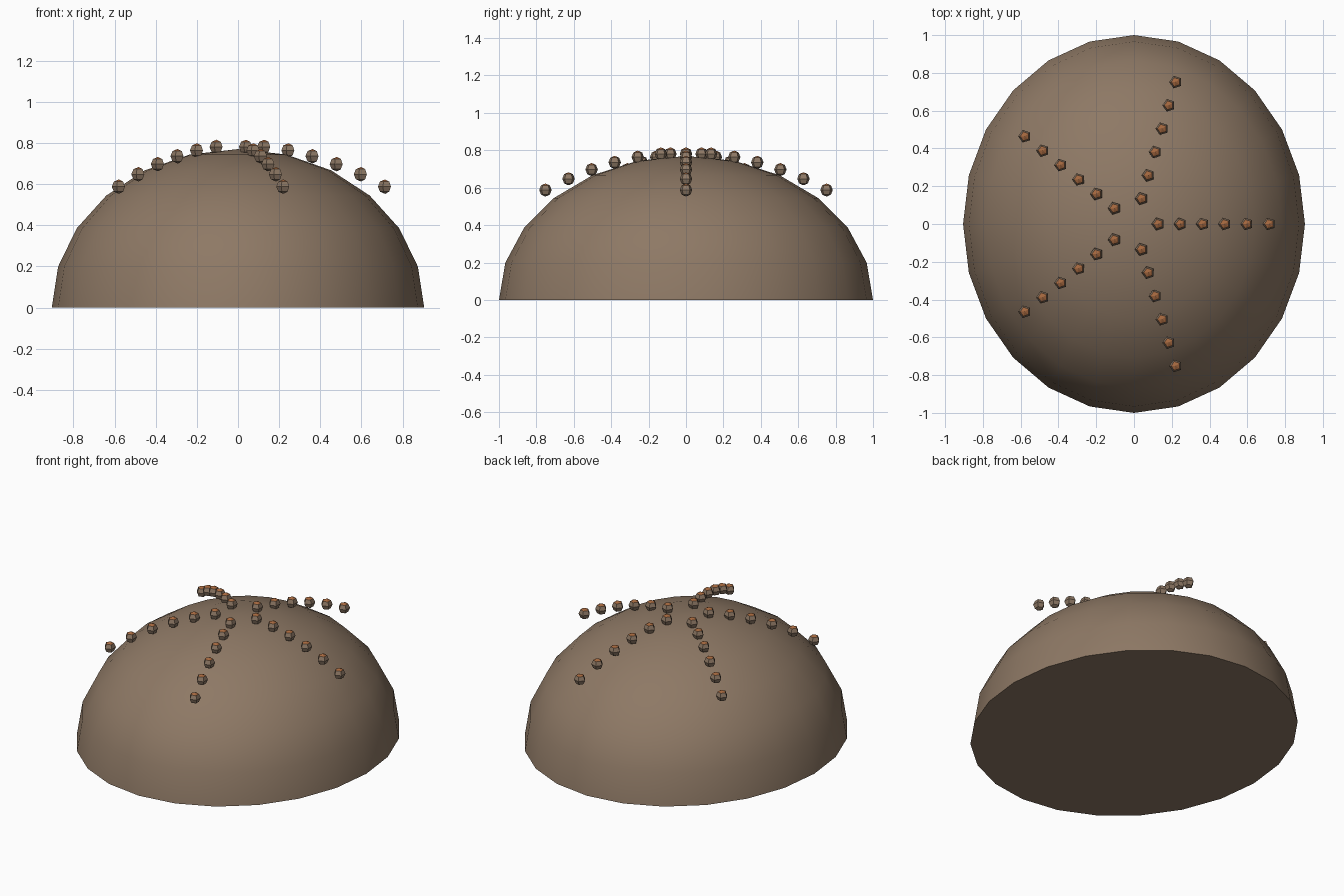
import bpy, bmesh, math
from mathutils import Matrix

cube = bpy.data.objects.get("Cube")
if cube:
    bpy.data.objects.remove(cube, do_unlink=True)

RX, RY, HEIGHT = 0.905, 1.0, 0.77


def material(name, color):
    mat = bpy.data.materials.new(name)
    mat.use_nodes = True
    mat.diffuse_color = (*color, 1)
    mat.node_tree.nodes["Principled BSDF"].inputs["Base Color"].default_value = (*color, 1)
    return mat


def add_object(name, bm, mats):
    mesh = bpy.data.meshes.new(name)
    bm.to_mesh(mesh)
    bm.free()
    for mat in mats:
        mesh.materials.append(mat)
    obj = bpy.data.objects.new(name, mesh)
    bpy.context.collection.objects.link(obj)
    return obj


brown = material("shell brown", (0.27, 0.19, 0.13))
orange = material("bead orange", (0.38, 0.14, 0.05))

# Domed shell: upper half of a stretched sphere, closed with a flat base
bm = bmesh.new()
bmesh.ops.create_uvsphere(bm, u_segments=24, v_segments=12, radius=1)
bmesh.ops.bisect_plane(bm, geom=bm.verts[:] + bm.edges[:] + bm.faces[:],
                       plane_co=(0, 0, 0), plane_no=(0, 0, 1), clear_inner=True)
bmesh.ops.holes_fill(bm, edges=[e for e in bm.edges if e.is_boundary], sides=0)
bmesh.ops.scale(bm, vec=(RX, RY, HEIGHT), verts=bm.verts)
bmesh.ops.recalc_face_normals(bm, faces=bm.faces[:])
shell = add_object("shell", bm, [brown])
bpy.context.view_layer.objects.active = shell
shell.select_set(True)
bpy.ops.object.shade_smooth_by_angle(angle=math.radians(40))

# Five arms of small five-sided beads, with orange caps
for arm in range(5):
    angle = math.tau * arm / 5
    bm = bmesh.new()
    for i in range(6):
        r = 0.128 + 0.1174 * i
        place = Matrix.Translation((r * math.cos(angle),
                                    r * math.sin(angle) * RY / RX,
                                    0.787 - 0.39 * r * r))
        turn = Matrix.Rotation(math.pi / 2, 4, "Z")
        bmesh.ops.create_uvsphere(bm, u_segments=5, v_segments=4, radius=0.035,
                                  matrix=place @ turn)
    bm.normal_update()
    for face in bm.faces:
        face.material_index = int(face.normal.z > 0.7)
    add_object(f"bead_row_{arm + 1}", bm, [brown, orange])
